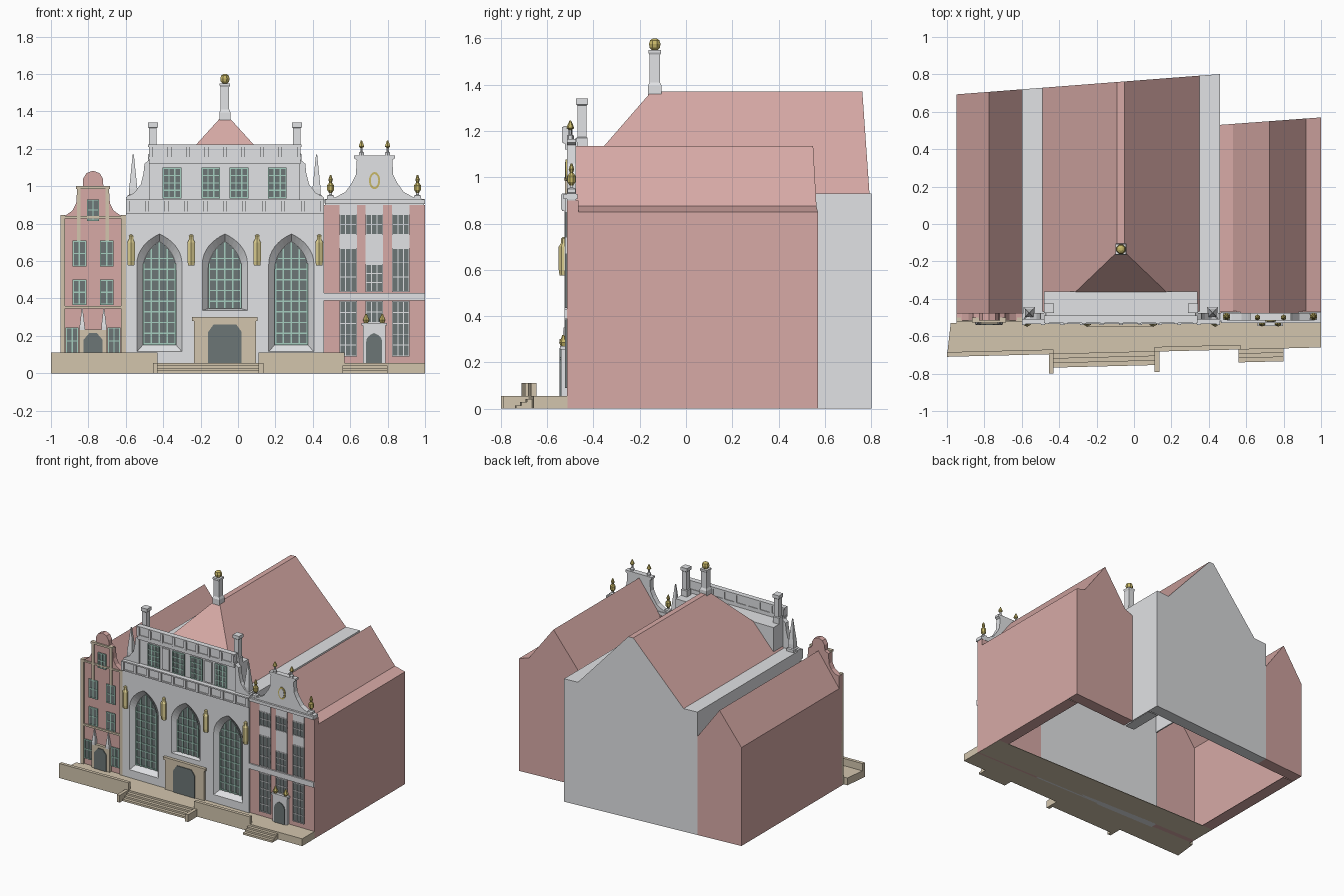
import bpy, bmesh, math

if "Cube" in bpy.data.objects:
    bpy.data.objects.remove(bpy.data.objects["Cube"])


def material(name, r, g, b):
    m = bpy.data.materials.new(name)
    m.diffuse_color = (r, g, b, 1)
    m.use_nodes = True
    m.node_tree.nodes["Principled BSDF"].inputs["Base Color"].default_value = m.diffuse_color
    return m


GREY = material("grey_stone", 0.75, 0.76, 0.78)
PINK = material("pink_brick", 0.68, 0.40, 0.38)
TAN = material("tan_stone", 0.65, 0.56, 0.42)
TEAL = material("teal_frame", 0.38, 0.62, 0.53)
DARK = material("dark_glass", 0.15, 0.18, 0.18)
GOLD = material("gold", 0.58, 0.48, 0.14)
PALE_GOLD = material("pale_gold", 0.72, 0.62, 0.28)


class Part:
    """Collects solids into one named object."""
    def __init__(self, name, *mats):
        self.name, self.mats, self.bm = name, mats, bmesh.new()

    def rings(self, loops, m=0):
        vs = [[self.bm.verts.new(p) for p in l] for l in loops]
        fs = [self.bm.faces.new(vs[0]), self.bm.faces.new(vs[-1][::-1])]
        n = len(vs[0])
        for a, b in zip(vs, vs[1:]):
            fs += [self.bm.faces.new((a[i], b[i], b[(i + 1) % n], a[(i + 1) % n])) for i in range(n)]
        for f in fs:
            f.material_index = m

    def xz(self, pts, y0, y1, m=0, back=None):
        back = back or pts
        yb = y1 if callable(y1) else (lambda x: y1)
        self.rings([[(x, y0, z) for x, z in pts], [(x, yb(x), z) for x, z in back]], m)

    def xy(self, pts, z0, z1, m=0):
        self.rings([[(x, y, z0) for x, y in pts], [(x, y, z1) for x, y in pts]], m)

    def box(self, x0, x1, y0, y1, z0, z1, m=0):
        self.xy([(x0, y0), (x1, y0), (x1, y1), (x0, y1)], z0, z1, m)

    def turned(self, prof, x, y, n=8, m=0):
        k = 1 / math.cos(math.pi / n)
        self.rings([[(x + r * k * math.cos((i + .5) * math.tau / n),
                      y + r * k * math.sin((i + .5) * math.tau / n), z) for i in range(n)]
                    for r, z in prof], m)

    def window(self, x0, x1, z0, z1, y, cols, rows, t=.007):
        self.box(x0, x1, y - .005, y, z0, z1, 0)
        for i in range(cols + 1):
            x = x0 + (x1 - x0 - t) * i / cols
            self.box(x, x + t, y - .009, y, z0, z1, 1)
        for i in range(rows + 1):
            z = z0 + (z1 - z0 - t) * i / rows
            self.box(x0, x1, y - .0088, y, z, z + t, 1)

    def done(self):
        bmesh.ops.recalc_face_normals(self.bm, faces=self.bm.faces[:])
        me = bpy.data.meshes.new(self.name)
        self.bm.to_mesh(me)
        self.bm.free()
        for m in self.mats:
            me.materials.append(m)
        o = bpy.data.objects.new(self.name, me)
        bpy.context.collection.objects.link(o)
        return o


def arch(xc, w, z0, zs, zt, n=8):
    """Pointed arch outline."""
    half = [(w * (.5 - 1 + math.cos(a)), zs + (zt - zs) * math.sin(a) / math.sin(math.pi / 3))
            for a in (math.pi / 3 * i / n for i in range(n + 1))]
    right = [(w / 2, z0)] + half
    return [(xc + x, z) for x, z in right] + [(xc - x, z) for x, z in right[-2::-1]]


def mirrored(half, xc):
    return [(xc + x, z) for x, z in half] + [(xc - x, z) for x, z in half[::-1] if x > 0]


def body(name, prof, y0, yb, mats, shared, hip=False):
    """House shell, open below and towards its neighbours, with a slanting back wall."""
    p = Part(name, *mats)
    p.xz(prof, y0, yb)
    bm = p.bm
    bmesh.ops.recalc_face_normals(bm, faces=bm.faces[:])
    if hip:
        r = bmesh.ops.bisect_plane(bm, geom=bm.verts[:] + bm.edges[:] + bm.faces[:], plane_co=(0, -.35, 1.14),
                                   plane_no=(0, -.23, .2), clear_outer=True)
        bmesh.ops.edgeloop_fill(bm, edges=[e for e in r['geom_cut'] if isinstance(e, bmesh.types.BMEdge)])
        bmesh.ops.recalc_face_normals(bm, faces=bm.faces[:])
        for f in bm.faces:
            if f.normal.z > .1 and f.calc_center_median().z > 1:
                f.material_index = 1
    gone = [f for f in bm.faces if f.normal.z < -.9 or
            (abs(f.normal.x) > .99 and any(abs(f.calc_center_median().x - s) < .01 for s in shared))]
    o_normals = bm.faces[:]
    bmesh.ops.delete(bm, geom=gone, context='FACES')
    return p.done()


def back_main(x): return .693 + .077 * (x + .95)
def back_right(x): return .53 + .074 * (x - .46)


# House shells and roofs
body("middle_house_body", [(-.6, 0), (-.6, .93), (-.49, .93), (-.09, 1.37), (-.05, 1.37), (.35, .93), (.46, .93), (.46, 0)],
     -.468, back_main, (GREY, PINK), (-.6, .46), True)
body("left_house_body", [(-.95, 0), (-.95, .745), (-.775, .985), (-.6, .745), (-.6, 0)], -.485, back_main, (PINK,), (-.6,))
body("right_house_body", [(.46, 0), (.46, .85), (.53, .875), (.725, 1.135), (.92, .875), (1, .85), (1, 0)],
     -.475, back_right, (PINK,), (.46,))

# Parts of the middle house side walls that rise above or behind the neighbours
p = Part("middle_side_walls", GREY)
p.box(-.6, -.59, -.47, back_main(-.6), .735, .93)
p.box(.45, .46, -.47, .52, .84, .93)
p.box(.45, .46, .52, back_main(.45), 0, .93)
p.done()

# Wall footing rim
p = Part("wall_footing", GREY, PINK, TAN)
for x0, x1, f, m in ((-.95, -.6, back_main, 1), (-.6, .46, back_main, 0), (.46, 1, back_right, 1)):
    p.xy([(x0, f(x0) - .09), (x1, f(x1) - .09), (x1, f(x1) - .001), (x0, f(x0) - .001)], 0, .005, m)
p.box(.91, .999, -.28, .47, 0, .004, 1)
p.box(-.949, -.86, -.28, .6, 0, .004, 1)
p.box(.37, .449, .44, .7, 0, .004, 0)
p.box(-.949, .999, -.5, -.28, 0, .004, 2)
p.done()


# Terrace, parapets and steps
def front(x): return -.71 + .025 * (x + 1)


p = Part("terrace", TAN)
p.xy([(-1, front(-1)), (1, front(1)), (1, -.513), (-.95, -.513), (-.95, -.53), (-.98, -.53)], 0, .055)
for x0, x1 in ((-1, -.43), (.11, .57)):
    p.xy([(x0, front(x0)), (x1, front(x1)), (x1, front(x1) + .025), (x0, front(x0) + .025)], .05, .11)
p.done()
p = Part("steps", TAN)
for x0, x1, d in ((-.43, .11, .024), (.56, .8, .023)):
    for k in (1, 2, 3):
        p.xy([(x0, front(x0) - d * k), (x1, front(x1) - d * k), (x1, -.65), (x0, -.65)], 0, .055 - .0135 * k)
p.box(-.455, -.43, -.8, -.68, 0, .055)
p.box(.11, .135, -.79, -.67, 0, .055)
p.done()

# Middle facade with splayed pointed niches
CX = -.07
wall = Part("middle_facade", GREY)
wall.box(-.6, .46, -.525, -.465, 0, .87)
wall = wall.done()
cut = Part("niche_cutter")
NICHES = ((CX - .35, .11, .15), (CX, .335, .345), (CX + .355, .11, .15))
for x, zo, zi in NICHES:
    cut.xz(arch(x, .25, zo, .59, .75), -.53, -.49, 0, arch(x, .18, zi, .55, .705))
cut = cut.done()
cut.hide_render = True
mod = wall.modifiers.new("niches", 'BOOLEAN')
mod.operation, mod.object, mod.solver = 'DIFFERENCE', cut, 'EXACT'
bpy.context.view_layer.objects.active = wall
bpy.ops.object.modifier_apply(modifier="niches")
bpy.data.objects.remove(cut)

# Tall arched windows
p = Part("arched_windows", DARK, TEAL)
for x, zo, zi in NICHES:
    p.xz(arch(x, .178, zi, .55, .703), -.496, -.489, 0)
    for dx in (-.084, -.043, 0, .043, .084):
        top = .55 + .153 * math.sin(math.acos(1 - (.089 - abs(dx)) / .178)) / math.sin(math.pi / 3) - .004
        p.box(x + dx - .004, x + dx + .004, -.502, -.49, zi, top, 1)
    z = .61
    while z > zi - .01:
        h = .085 if z < .56 else .072
        p.box(x - h, x + h, -.5015, -.49, z, z + .007, 1)
        z -= .057
p.done()

# Portal
p = Part("portal", TAN, DARK)
p.box(-.235, .095, -.54, -.5, .05, .285)
p.box(-.245, .105, -.547, -.5, .28, .3)
p.xz([(-.16, .055), (.02, .055), (.02, .22), (-.01, .262), (-.13, .262), (-.16, .22)], -.546, -.53, 1)
p.done()

# Cornice, upper storey, balustrades
p = Part("upper_storey", GREY)
p.box(-.48, .34, -.5, -.36, .9, 1.125)
p.box(-.6, .46, -.535, -.465, .855, .865)
p.box(-.6, .46, -.535, -.465, .92, .93)
p.box(-.6, .46, -.527, -.468, .86, .925)
for i in range(11):
    x = -.59 + i * 1.04 / 10
    p.box(x - .01, x + .01, -.54, -.48, .86, .925)
p.box(-.48, .34, -.53, -.49, 1.145, 1.157)
p.box(-.48, .34, -.53, -.49, 1.21, 1.222)
p.box(-.475, .335, -.524, -.495, 1.12, 1.215)
for i in range(9):
    x = -.465 + i * .79 / 8
    p.box(x - .01, x + .01, -.535, -.49, 1.15, 1.218)
for x in (-.25, .105):
    p.box(x - .03, x + .03, -.508, -.495, .94, 1.1)
for s in (-1, 1):
    p.xz([(CX + s * a, z) for a, z in ((.53, .925), (.53, .94), (.485, .965), (.45, 1.01),
                                      (.435, 1.07), (.43, 1.12), (.4, 1.145), (.4, .925))], -.51, -.475)
p.done()
p = Part("upper_windows", DARK, TEAL)
for x in (-.353, -.145, .005, .21):
    p.window(x - .05, x + .05, .935, 1.1, -.5, 3, 4)
p.done()

# Pedestals, obelisks, statues
p = Part("corner_pedestals", GREY)
for s in (-1, 1):
    p.turned([(.025, 1.11), (.025, 1.17), (.02, 1.175), (.02, 1.31), (.026, 1.315), (.026, 1.34)], CX + s * .385, -.45, 4)
p.done()
p = Part("obelisks", GREY)
for s in (-1, 1):
    p.turned([(.03, .925), (.03, .95), (.022, .955), (.022, .985), (.003, 1.17)], CX + s * .49, -.475, 4)
p.done()
p = Part("facade_statues", PALE_GOLD)
for x in (-.572, -.25, .102, .434):
    p.turned([(.017, .575), (.02, .6), (.02, .7), (.012, .715), (.012, .735), (.005, .742)], x, -.527, 6)
p.done()

# Roof turret with golden ball
p = Part("roof_turret", GREY, GOLD)
p.turned([(.03, 1.33), (.03, 1.395), (.023, 1.41), (.023, 1.53), (.028, 1.54), (.028, 1.55)], CX, -.135, 4)
p.turned([(.012, 1.55), (.022, 1.56), (.025, 1.576), (.02, 1.592), (.008, 1.6)], CX, -.135, 8, 1)
p.done()

# Left house gable and trim
LX = -.775
p = Part("left_gable_wall", PINK)
p.xz(mirrored([(.175, 0), (.175, .84), (.145, .845), (.11, .87), (.09, .91), (.085, .985), (.055, 1),
               (.053, 1.04), (.035, 1.07), (0, 1.083)], LX), -.515, -.475)
p.done()
p = Part("left_house_trim", TAN, DARK, GREY)
for s in (-1, 1):
    a, b = sorted((LX + s * .175, LX + s * .15))
    p.box(a, b, -.525, -.5, .05, .845)
    a, b = sorted((LX + s * .085, LX + s * .066))
    p.box(a, b, -.523, -.5, .71, .99)
    p.turned([(.014, .23), (.014, .25), (.002, .35)], LX + s * .058, -.527, 4, 2)
p.box(-.95, -.6, -.524, -.5, .345, .36)
p.box(-.95, -.6, -.524, -.5, .828, .84)
p.box(LX - .09, LX + .09, -.527, -.5, .985, 1)
p.box(LX - .075, LX + .075, -.535, -.5, .05, .235)
p.xz([(LX - .05, .055), (LX + .05, .055), (LX + .05, .18), (LX + .02, .215), (LX - .02, .215), (LX - .05, .18)], -.541, -.53, 1)
p.done()
p = Part("left_house_windows", DARK, TEAL)
for s in (-1, 1):
    for dx, w, z0, z1 in ((.073, .037, .57, .71), (.073, .037, .365, .5), (.112, .034, .1, .245)):
        p.window(LX + s * dx - w, LX + s * dx + w, z0, z1, -.515, 2, 2)
p.window(LX - .033, LX + .033, .815, .93, -.515, 2, 2)
p.done()

# Right house facade
RX = .73
p = Part("right_facade_wall", PINK)
p.box(.46, 1, -.515, -.465, 0, .9)
p.done()
p = Part("right_gable", GREY, GOLD)
p.xz(mirrored([(.265, .9), (.27, .93), (.21, .94), (.155, .97), (.12, 1.02), (.1, 1.06), (.095, 1.14), (.11, 1.15),
               (.11, 1.165)], RX), -.515, -.475)
p.box(.465, 1, -.53, -.47, .905, .928)
for rx, rz, y, m in ((.03, .046, -.52, 1), (.02, .035, -.523, 0)):
    p.xz([(RX + rx * math.cos(a), 1.03 + rz * math.sin(a)) for a in (math.tau * i / 16 for i in range(16))], y, -.51, m)
p.done()
p = Part("gable_finials", GREY, GOLD)
for x in (.495, .96):
    p.turned([(.018, .925), (.018, .95), (.007, .955), (.007, .965)], x, -.495, 4)
    p.turned([(.008, .965), (.018, .98), (.018, 1.005), (.007, 1.02), (.012, 1.035), (.004, 1.06)], x, -.495, 8, 1)
for x in (.66, .8):
    p.turned([(.013, 1.16), (.013, 1.18), (.006, 1.185), (.006, 1.205)], x, -.5, 6)
    p.turned([(.006, 1.205), (.014, 1.212), (.012, 1.222), (.003, 1.245)], x, -.5, 6, 1)
p.done()
p = Part("right_house_bands", GREY)
p.box(.46, 1, -.525, -.5, .39, .43)
for x in (.59, .728, .87):
    p.box(x - .046, x + .046, -.521, -.51, .85, .905)
    p.box(x - .046, x + .046, -.521, -.51, .585 if x == .728 else .67, .74)
p.done()
p = Part("right_house_windows", DARK, GREY)
for x in (.59, .728, .87):
    mid = x == .728
    p.window(x - .046, x + .046, .74, .85, -.515, 3, 2, .005)
    p.window(x - .046, x + .046, .435, .585 if mid else .67, -.515, 3, 3, .005)
    p.window(x - .046, x + .046, .27 if mid else .09, .385, -.515, 3, 2 if mid else 5, .005)
p.done()

# Right doorway
p = Part("right_doorway", GREY, DARK, GOLD)
p.box(.668, .788, -.54, -.5, .05, .262)
p.box(.66, .796, -.545, -.5, .255, .27)
p.xz(arch(.728, .085, .055, .17, .215, 4), -.546, -.53, 1)
for x in (.685, .771):
    p.turned([(.01, .27), (.016, .285), (.01, .3), (.004, .318)], x, -.53, 6, 2)
p.done()
